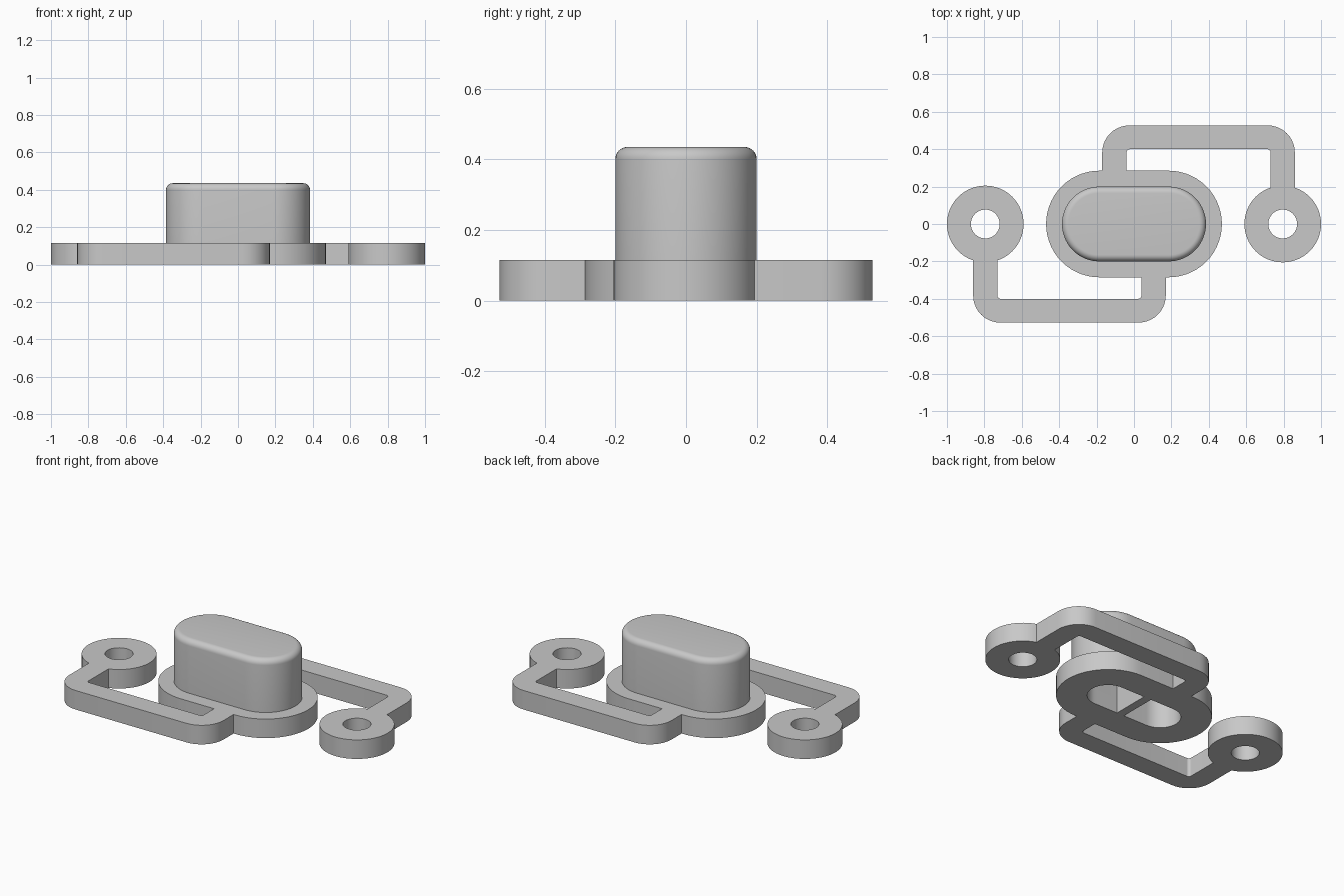
import bpy, bmesh
from math import pi, sin, cos
from mathutils import Vector

cube = bpy.data.objects.get("Cube")
if cube:
    bpy.data.objects.remove(cube)

grey = bpy.data.materials.new("plain_grey")
grey.use_nodes = True
colour = (0.58, 0.58, 0.58, 1)
grey.diffuse_color = colour
grey.node_tree.nodes["Principled BSDF"].inputs["Base Color"].default_value = colour

PLATE = 0.115    # plate thickness
TOP = 0.435      # overall height
HALF = 0.185     # half the straight length of the oval parts
FILLET = 0.035


def loft(name, loops):
    """Solid through a stack of (outline, z) loops with equal point counts."""
    bm = bmesh.new()
    rows = [[bm.verts.new((x, y, z)) for x, y in outline] for outline, z in loops]
    n = len(rows[0])
    for low, high in zip(rows, rows[1:]):
        for i in range(n):
            j = (i + 1) % n
            bm.faces.new((low[i], low[j], high[j], high[i]))
    bm.faces.new(rows[0][::-1])
    bm.faces.new(rows[-1])
    bmesh.ops.recalc_face_normals(bm, faces=bm.faces)
    mesh = bpy.data.meshes.new(name)
    bm.to_mesh(mesh)
    bm.free()
    mesh.materials.append(grey)
    ob = bpy.data.objects.new(name, mesh)
    bpy.context.collection.objects.link(ob)
    return ob


def prism(name, outline, z0=0, z1=PLATE):
    return loft(name, [(outline, z0), (outline, z1)])


def oval(radius, half=HALF, steps=28):
    pts = []
    for side in (1, -1):
        for i in range(steps + 1):
            a = -pi / 2 + pi * i / steps
            pts.append((side * (half + radius * cos(a)), side * radius * sin(a)))
    return pts


def circle(cx, radius, steps=64):
    return [(cx + radius * cos(2 * pi * i / steps), radius * sin(2 * pi * i / steps))
            for i in range(steps)]


def rounded(corners, steps=10):
    """Right-angled outline from (x, y, corner radius)."""
    pts = []
    for k, (x, y, r) in enumerate(corners):
        p = Vector((x, y))
        if not r:
            pts.append(p)
            continue
        u = (Vector(corners[k - 1][:2]) - p).normalized()
        v = (Vector(corners[(k + 1) % len(corners)][:2]) - p).normalized()
        for i in range(steps + 1):
            t = pi / 2 * i / steps
            pts.append(p + r * (u * (1 - sin(t)) + v * (1 - cos(t))))
    return pts


def combine(target, tool, operation):
    mod = target.modifiers.new(operation.lower(), "BOOLEAN")
    mod.operation = operation
    mod.solver = "EXACT"
    mod.object = tool
    bpy.context.view_layer.objects.active = target
    bpy.ops.object.modifier_apply(modifier=mod.name)
    bpy.data.objects.remove(tool)


# oval flange with the raised, rounded-top housing
body = prism("housing_with_side_loops", oval(0.285))
layers = [(oval(0.2), PLATE / 2)]
for i in range(9):
    a = pi / 2 * i / 8
    layers.append((oval(0.2 - FILLET * (1 - cos(a))), TOP - FILLET * (1 - sin(a))))
combine(body, loft("raised_housing", layers), "UNION")

# bent arm and eyelet on each side, turned half a circle from each other
arm = rounded([(-0.86, -0.15, 0), (-0.86, -0.527, 0.145), (0.17, -0.527, 0.145),
               (0.17, -0.25, 0), (0.04, -0.25, 0), (0.04, -0.4, 0.018),
               (-0.73, -0.4, 0.018), (-0.73, -0.15, 0)])
for side in (1, -1):
    combine(body, prism("bent_arm", [(side * x, side * y) for x, y in arm]), "UNION")
    combine(body, prism("eyelet", circle(-0.795 * side, 0.205)), "UNION")
    combine(body, prism("eyelet_hole", circle(-0.795 * side, 0.077), -0.1, 0.3), "DIFFERENCE")

# hollow underside, split by a cross rib
cavity = prism("cavity", oval(0.115), -0.1, 0.35)
rib = prism("rib_gap", [(-0.025, -0.3), (0.025, -0.3), (0.025, 0.3), (-0.025, 0.3)], -0.2, 0.5)
combine(cavity, rib, "DIFFERENCE")
combine(body, cavity, "DIFFERENCE")

bpy.ops.object.select_all(action="DESELECT")
body.select_set(True)
bpy.context.view_layer.objects.active = body
bpy.ops.object.shade_smooth_by_angle(angle=pi / 6)
